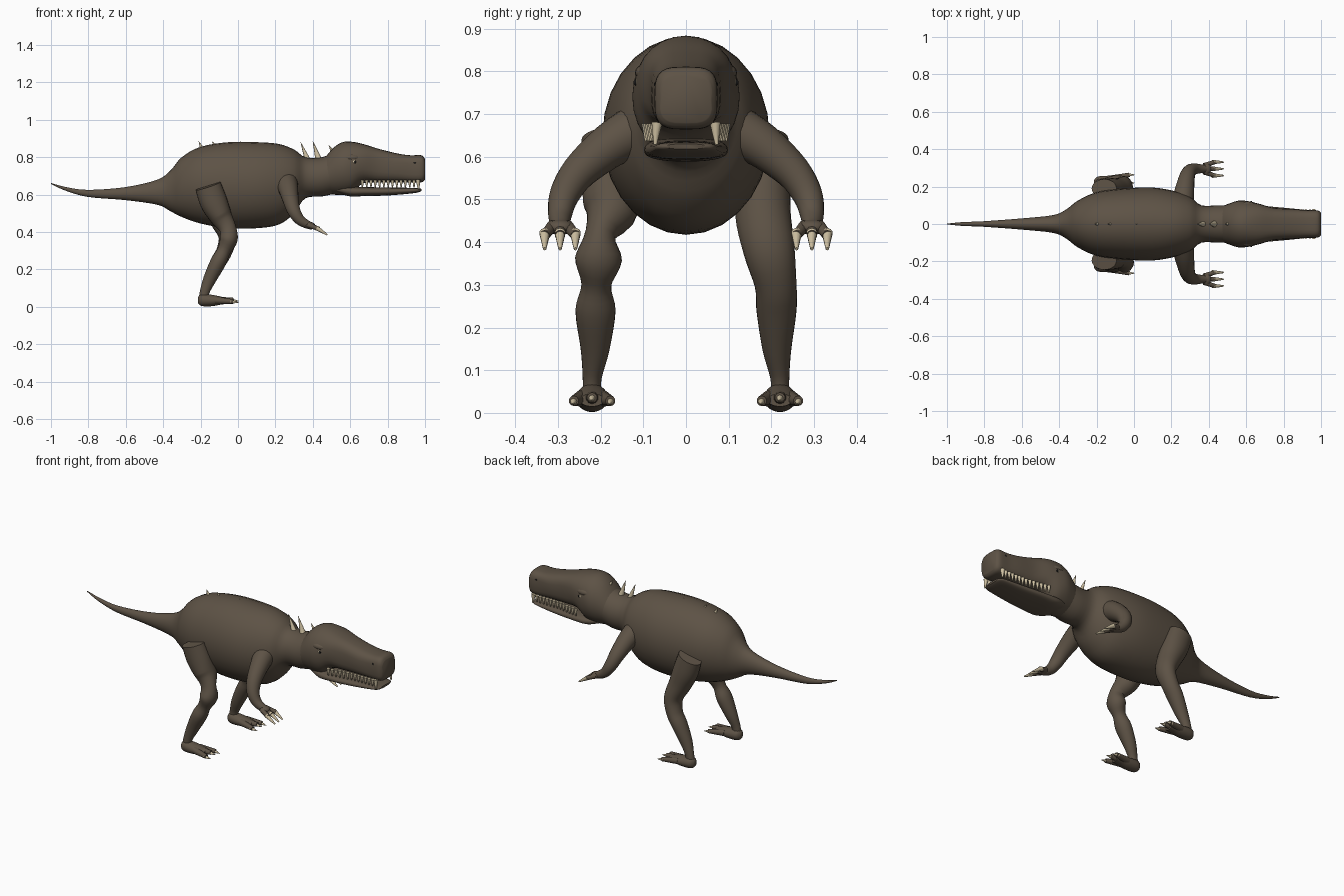
import bpy, bmesh, math
from mathutils import Vector, Matrix

if bpy.data.objects.get("Cube"):
    bpy.data.objects.remove(bpy.data.objects["Cube"])


def material(name, rgb):
    mat = bpy.data.materials.new(name)
    mat.use_nodes = True
    mat.diffuse_color = (*rgb, 1)
    mat.node_tree.nodes["Principled BSDF"].inputs["Base Color"].default_value = (*rgb, 1)
    return mat


HIDE = material("brown hide", (.11, .085, .06))
BONE = material("bone", (.62, .53, .36))
DARK = material("dark", (.01, .01, .01))


def finish(name, bm, mat):
    """Turn a bmesh into a smooth-shaded object that keeps its hard edges."""
    bmesh.ops.recalc_face_normals(bm, faces=bm.faces)
    mesh = bpy.data.meshes.new(name)
    bm.to_mesh(mesh)
    bm.free()
    mesh.materials.append(mat)
    obj = bpy.data.objects.new(name, mesh)
    bpy.context.collection.objects.link(obj)
    bpy.ops.object.select_all(action="DESELECT")
    obj.select_set(True)
    bpy.context.view_layer.objects.active = obj
    bpy.ops.object.shade_smooth_by_angle(angle=math.radians(45))
    return obj


def smooth_path(stations, steps):
    """Interpolate every component of the stations with a Catmull-Rom spline."""
    padded = [stations[0], *stations, stations[-1]]
    path = []
    for a, b, c, d in zip(padded, padded[1:], padded[2:], padded[3:]):
        for k in range(steps):
            t = k / steps
            path.append([q + t / 2 * (r - p + t * (2 * p - 5 * q + 4 * r - s
                         + t * (3 * (q - r) + s - p)))
                         for p, q, r, s in zip(a, b, c, d)])
    return path + [list(stations[-1])]


def loft(name, stations, axis=None, ref=(0, 1, 0), sides=28, steps=4):
    """Skin rings through stations of x, y, z, side radius, other radius, squareness."""
    path = smooth_path(stations, steps)
    centres = [Vector(p[:3]) for p in path]
    bm = bmesh.new()
    rings = []
    for i, (x, y, z, a, b, power) in enumerate(path):
        tangent = axis or centres[min(i + 1, len(path) - 1)] - centres[max(i - 1, 0)]
        tangent = Vector(tangent).normalized()
        side = Vector(ref)
        side = (side - tangent * side.dot(tangent)).normalized()
        up = tangent.cross(side)
        ring = []
        for k in range(sides):
            angle = math.tau * k / sides
            c, s = math.cos(angle), math.sin(angle)
            u = math.copysign(abs(c) ** (2 / power), c) * max(a, .001)
            v = math.copysign(abs(s) ** (2 / power), s) * max(b, .001)
            ring.append(bm.verts.new(centres[i] + side * u + up * v))
        rings.append(ring)
    for low, high in zip(rings, rings[1:]):
        for k in range(sides):
            j = (k + 1) % sides
            bm.faces.new((low[k], low[j], high[j], high[k]))
    bm.faces.new(rings[0])
    bm.faces.new(rings[-1])
    return finish(name, bm, HIDE)


def trunk(name, profile, y=0, power=2):
    """Loft along x from rows of x, top, bottom, half width and optional squareness."""
    rows = [(x, y, (top + low) / 2, w, (top - low) / 2, *(more or [power]))
            for x, top, low, w, *more in profile]
    return loft(name, rows, axis=(1, 0, 0))


def cones(name, items, mat=BONE, blunt=.15):
    """One object holding tapered cones, each given as base, tip and base radius."""
    bm = bmesh.new()
    for base, tip, radius in items:
        base, tip = Vector(base), Vector(tip)
        turn = (tip - base).to_track_quat("Z", "Y").to_matrix().to_4x4()
        bmesh.ops.create_cone(bm, cap_ends=True, segments=10, radius1=radius,
                              radius2=radius * blunt, depth=(tip - base).length,
                              matrix=Matrix.Translation((base + tip) / 2) @ turn)
    return finish(name, bm, mat)


def ball(name, centre, radii, mat=HIDE):
    bm = bmesh.new()
    bmesh.ops.create_uvsphere(bm, u_segments=16, v_segments=10, radius=1,
                              matrix=Matrix.Translation(centre) @ Matrix.Diagonal((*radii, 1)))
    return finish(name, bm, mat)


# Tail, torso and neck in one skin
trunk("body", [(-1, .662, .656, .002), (-.92, .64, .62, .01), (-.8, .625, .587, .015),
               (-.6, .64, .57, .03), (-.43, .68, .545, .048), (-.36, .73, .51, .08),
               (-.3, .8, .48, .125), (-.2, .855, .445, .17), (-.05, .88, .42, .19),
               (.1, .88, .42, .195), (.22, .87, .44, .175), (.3, .84, .5, .145),
               (.36, .8, .58, .1), (.45, .8, .59, .1), (.54, .84, .61, .1)])

# Skull with square snout, and lower jaw
trunk("skull_and_snout", [(.46, .79, .61, .09, 2), (.51, .85, .6, .11, 2),
                          (.56, .88, .597, .125, 2), (.61, .882, .61, .122, 2.2),
                          (.67, .87, .66, .108, 2.5), (.75, .845, .665, .086, 3),
                          (.85, .82, .665, .08, 3), (.92, .81, .665, .074, 3.5),
                          (.98, .81, .665, .073, 3.5), (1, .79, .68, .06, 3.5)])
trunk("lower_jaw", [(.53, .65, .61, .07), (.6, .645, .59, .095), (.68, .64, .592, .097),
                    (.8, .638, .595, .087), (.92, .636, .605, .075), (.965, .634, .612, .066),
                    (.98, .63, .618, .045)], power=2.6)

# Spines along the back, leaning towards the tail
cones("back_spines", [((x, 0, z), (x - lean, 0, z + height), width)
                      for x, z, lean, height, width in [
                          (-.19, .84, .02, .045, .012), (-.12, .86, .02, .025, .009),
                          (.02, .875, .01, .01, .006), (.37, .79, .035, .09, .015),
                          (.43, .79, .03, .095, .017), (.505, .83, .02, .035, .01)]], blunt=.05)

lower_leg = [(-.105, .212, .24, .047, .042), (-.15, .213, .15, .034, .035),
             (-.178, .22, .08, .022, .026), (-.185, .22, .03, .022, .026)]
upper_leg = {
    "right": [(-.16, .195, .645, .05, .07), (-.13, .185, .56, .06, .073),
              (-.09, .175, .48, .065, .06), (-.055, .2, .42, .036, .045),
              (-.05, .205, .36, .055, .048), (-.075, .21, .3, .035, .036)],
    "left": [(-.16, .19, .645, .05, .07), (-.13, .185, .56, .06, .073),
             (-.09, .18, .47, .065, .063), (-.055, .195, .38, .06, .05),
             (-.072, .21, .3, .049, .043)]}

for label, s in (("right", -1), ("left", 1)):
    # Hind leg with a flat hip cap, foot and clawed toes
    loft(label + "_leg", [(x, s * y, z, a, b, 2)
                          for x, y, z, a, b in upper_leg[label] + lower_leg], sides=24)
    trunk(label + "_foot", [(-.215, .05, .02, .012), (-.195, .068, .004, .033),
                            (-.14, .064, .003, .038), (-.09, .054, .012, .036),
                            (-.055, .045, .015, .028)], y=s * .22)
    spread = [(-.043, .028), (0, .036), (.043, .028)]
    cones(label + "_toes", [((-.12, s * .22 + d * .5, .035), (-.025, s * .22 + d, z), .02)
                            for d, z in spread], HIDE, .6)
    cones(label + "_toe_claws", [((-.04, s * .22 + d, z), (.003, s * .22 + d, z - .006), .011)
                                 for d, z in spread])

    # Arm reaching out, then forward, with three fingers
    loft(label + "_arm", [(x, s * y, z, r, r, 2) for x, y, z, r in [
        (.26, .12, .66, .06), (.27, .18, .625, .052), (.283, .25, .565, .042),
        (.3, .285, .51, .035), (.33, .295, .465, .028), (.37, .295, .44, .022),
        (.4, .295, .43, .018)]], ref=(1, 0, 1), sides=20)
    ball(label + "_palm", (.385, s * .295, .435), (.028, .032, .018))
    fingers = [s * .295 + d for d in (-.036, 0, .036)]
    cones(label + "_fingers", [((.375, s * .295 * .5 + y * .5, .438), (.432, y, .416), .014)
                               for y in fingers], HIDE, .85)
    cones(label + "_finger_claws", [((.42, y, .422), (.478, y, .384), .013)
                                    for y in fingers], blunt=.3)

    # Brow, eye and nostril
    ball(label + "_brow", (.605, s * .094, .797), (.05, .026, .02))
    ball(label + "_eye", (.622, s * .11, .774), (.013, .011, .011), BONE)
    ball(label + "_pupil", (.626, s * .118, .774), (.006, .005, .007), DARK)
    ball(label + "_nostril", (.945, s * .072, .77), (.006, .003, .005), DARK)

    # Tooth row under the lip, ending in a large front fang
    teeth = []
    for i in range(13):
        x = .665 + i * .023
        y = s * (.094 - .021 * min(1, i / 6) - .004 * i / 12)
        teeth.append(((x, y, .678), (x, y, .637), .01))
    teeth.append(((.962, s * .068, .68), (.966, s * .072, .628), .013))
    cones(label + "_teeth", teeth, blunt=.3)
